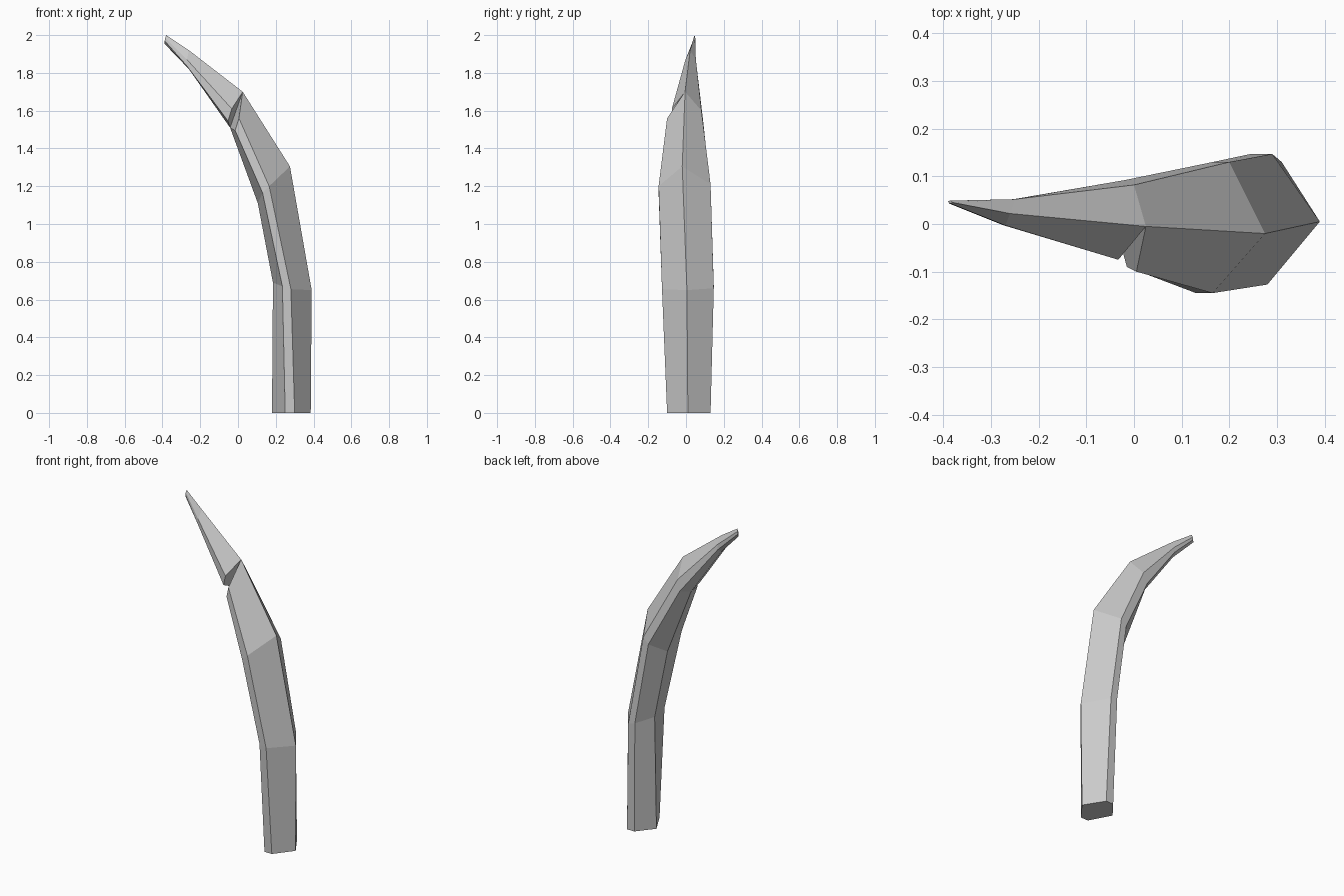
import bpy
import bmesh
from mathutils import Vector

default_cube = bpy.data.objects.get("Cube")
if default_cube:
    bpy.data.objects.remove(default_cube, do_unlink=True)


def flat_material(name, colour):
    material = bpy.data.materials.new(name)
    material.use_nodes = True
    material.diffuse_color = colour
    material.node_tree.nodes["Principled BSDF"].inputs["Base Color"].default_value = colour
    return material


# Long edges of the curved blade, from its foot to its tip
spine = [(.385, .01, 0), (.39, .005, .65), (.275, -.02, 1.305),
         (.025, -.005, 1.7), (-.26, .022, 1.92), (-.38, .045, 2)]
valley = [(.18, .03, 0), (.185, .04, .69), (.105, .03, 1.11),
          (-.042, .01, 1.51), (-.26, .025, 1.82), (-.39, .048, 1.955)]
front_edge = [(.3, -.1, 0), (.28, -.127, .655), (.165, -.145, 1.2),
              (.005, -.1, 1.56), (-.27, -.003, 1.87), (-.385, .043, 1.985)]
back_edge = [(.31, .13, 0), (.29, .147, .66), (.2, .13, 1.21),
             (0, .082, 1.6), (-.25, .052, 1.87), (-.384, .049, 1.985)]
# Offset from each outer edge to the inner edge of the blunt rim
rim = [(-.05, 0, 0), (-.045, 0, .015), (-.035, 0, -.035),
       (-.02, .01, -.065), (-.003, 0, -.03), (-.003, 0, -.015)]
# The front edge starts again here above the notch
notch_top = (-.033, -.075, 1.61)
NOTCH = 3


def offset_edge(edge):
    return [Vector(p) + Vector(r) for p, r in zip(edge, rim)]


def build_blade():
    bm = bmesh.new()
    edges = [spine, front_edge, offset_edge(front_edge), valley,
             offset_edge(back_edge), back_edge]
    rings = [[bm.verts.new(p) for p in ring] for ring in zip(*edges)]

    # The ring above the notch shares all but its two front corners
    upper = list(rings[NOTCH])
    upper[1] = bm.verts.new(notch_top)
    upper[2] = bm.verts.new(Vector(notch_top) + Vector(rim[NOTCH]))

    def bridge(a, b):
        for i in range(len(a)):
            j = (i + 1) % len(a)
            bm.faces.new((a[i], a[j], b[j], b[i]))

    for low, high in zip(rings[:NOTCH], rings[1:NOTCH + 1]):
        bridge(low, high)
    upper_rings = [upper] + rings[NOTCH + 1:]
    for low, high in zip(upper_rings, upper_rings[1:]):
        bridge(low, high)

    # Foot, tip and the two walls of the notch
    bm.faces.new(rings[0][::-1])
    bm.faces.new(rings[-1])
    bm.faces.new(rings[NOTCH][:4])
    bm.faces.new(upper[:4][::-1])

    bmesh.ops.recalc_face_normals(bm, faces=bm.faces)
    mesh = bpy.data.meshes.new("blade")
    bm.to_mesh(mesh)
    bm.free()
    mesh.materials.append(flat_material("pale grey", (.6, .6, .6, 1)))
    blade = bpy.data.objects.new("blade", mesh)
    bpy.context.collection.objects.link(blade)


build_blade()
